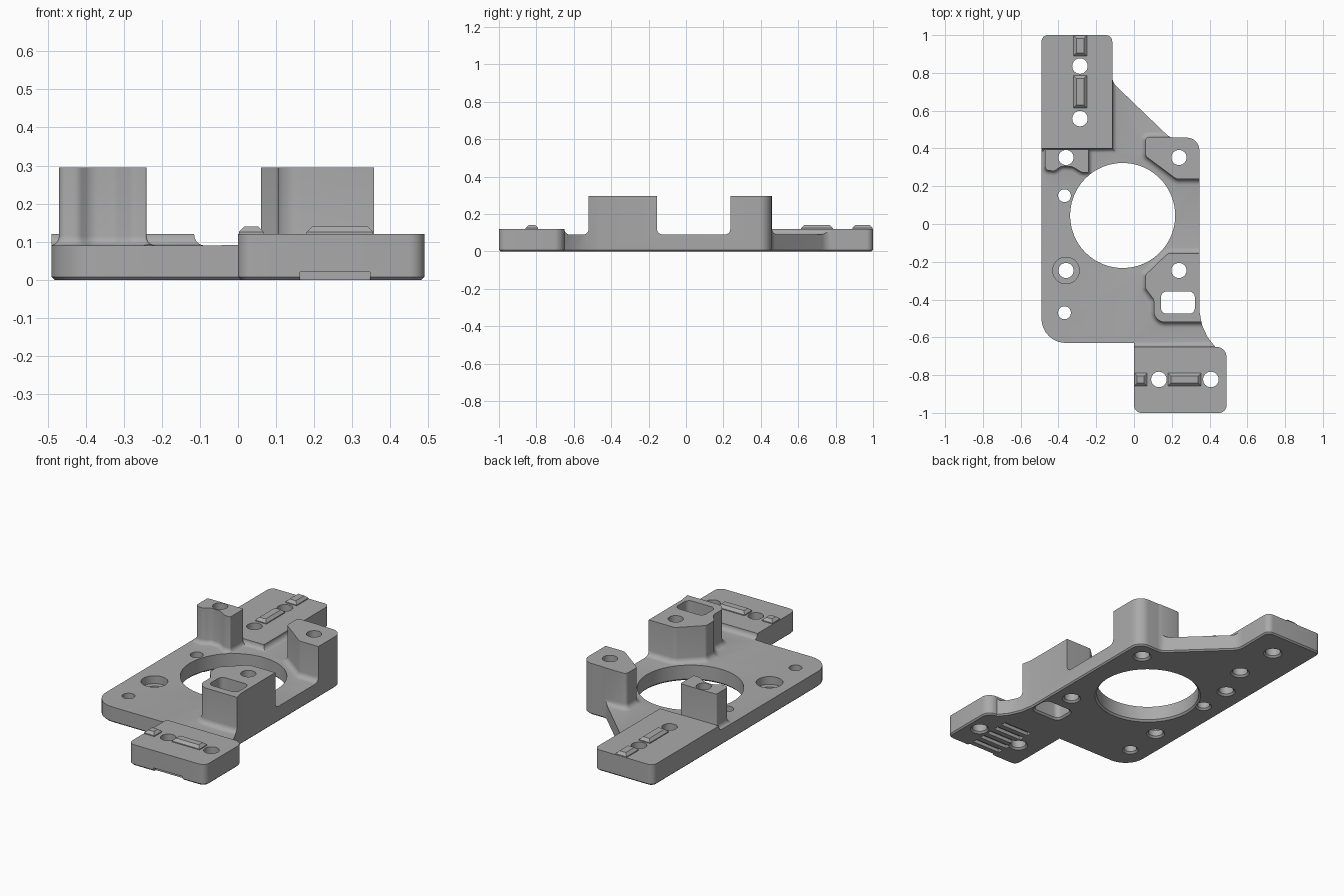
import bpy, bmesh, math
from mathutils import Vector

if "Cube" in bpy.data.objects:
    bpy.data.objects.remove(bpy.data.objects["Cube"])

PLATE, PAD, TOP = 0.09, 0.12, 0.295


def rounded(points, steps=8):
    """Polygon from (x, y[, radius]) corners given anticlockwise."""
    out = []
    for i, p in enumerate(points):
        c, r = Vector(p[:2]), (p[2] if len(p) > 2 else 0)
        if r == 0:
            out.append(c)
            continue
        u = (Vector(points[i - 1][:2]) - c).normalized()
        v = (Vector(points[(i + 1) % len(points)][:2]) - c).normalized()
        half = u.angle(v) / 2
        centre = c + (u + v).normalized() * r / math.sin(half)
        a = c + u * r / math.tan(half) - centre
        b = c + v * r / math.tan(half) - centre
        sweep = a.angle_signed(b)          # clockwise positive
        for k in range(steps + 1):
            t = -sweep * k / steps
            out.append(centre + Vector((a.x * math.cos(t) - a.y * math.sin(t),
                                        a.x * math.sin(t) + a.y * math.cos(t))))
    return out


def offset(poly, d):
    out = []
    for i, p in enumerate(poly):
        e1 = (p - poly[i - 1]).normalized()
        e2 = (poly[(i + 1) % len(poly)] - p).normalized()
        n1, n2 = Vector((e1.y, -e1.x)), Vector((e2.y, -e2.x))
        out.append(p + (n1 + n2) * d / (1 + n1.dot(n2)))
    return out


def loft(name, poly, layers):
    """Stack offset copies of a polygon; layers are (z, offset)."""
    bm = bmesh.new()
    rings = [[bm.verts.new((p.x, p.y, z)) for p in offset(poly, d)] for z, d in layers]
    bm.faces.new(rings[0][::-1])
    bm.faces.new(rings[-1])
    n = len(poly)
    for lo, hi in zip(rings, rings[1:]):
        for i in range(n):
            bm.faces.new((lo[i], lo[(i + 1) % n], hi[(i + 1) % n], hi[i]))
    bmesh.ops.recalc_face_normals(bm, faces=bm.faces)
    mesh = bpy.data.meshes.new(name)
    bm.to_mesh(mesh)
    bm.free()
    ob = bpy.data.objects.new(name, mesh)
    bpy.context.collection.objects.link(ob)
    return ob


def rect(x0, x1, y0, y1, r=0):
    return rounded([(x0, y0, r), (x1, y0, r), (x1, y1, r), (x0, y1, r)])


def circle(x, y, r, n=48):
    return [Vector((x + r * math.cos(math.tau * i / n), y + r * math.sin(math.tau * i / n)))
            for i in range(n)]


def raised(name, poly, top, r):
    """Block with a concave fillet where it meets the plate."""
    arc = [(PLATE + r - r * math.cos(t), r - r * math.sin(t))
           for t in (math.pi / 2 * k / 5 for k in range(6))]
    return loft(name, poly, [(0.03, r)] + arc + [(top, 0)])


def combine(target, tool, operation):
    mod = target.modifiers.new(operation, 'BOOLEAN')
    mod.operation, mod.solver, mod.object = operation, 'EXACT', tool
    bpy.context.view_layer.objects.active = target
    bpy.ops.object.modifier_apply(modifier=mod.name)
    bpy.data.objects.remove(tool, do_unlink=True)


# Upper surface: plate slab, two thick pads and three posts
body = loft("mounting_bracket", rect(-0.8, 0.8, -1.3, 1.3), [(-0.1, 0), (PLATE, 0)])
left_post = rounded([(-0.47, 0.395, 0.01), (-0.47, 0.285, 0.02), (-0.42, 0.28, 0.03),
                     (-0.385, 0.307, 0.05), (-0.325, 0.303, 0.05), (-0.275, 0.272, 0.04),
                     (-0.24, 0.272, 0.005), (-0.24, 0.395, 0.01)])
back_post = rounded([(0.06, 0.46, 0.02), (0.06, 0.36, 0.03), (0.225, 0.237, 0.04),
                     (0.45, 0.237), (0.45, 0.46)])
front_post = rounded([(0.18, -0.155, 0.03), (0.06, -0.27, 0.02), (0.06, -0.34, 0.02),
                      (0.105, -0.40, 0.04), (0.105, -0.52, 0.06), (0.45, -0.52),
                      (0.45, -0.155)])
for part in (raised("arm_pad", rect(-0.6, -0.115, 0.40, 1.1), PAD, 0.028),
             raised("foot_pad", rect(-0.02, 0.6, -1.1, -0.65), PAD, 0.028),
             raised("left_post", left_post, 0.32, 0.025),
             raised("back_post", back_post, 0.32, 0.03),
             raised("front_post", front_post, 0.32, 0.03)):
    combine(body, part, 'UNION')

# Chamfered locating keys on the two pads
for box in ((-0.32, -0.25, 0.89, 0.998), (-0.32, -0.25, 0.615, 0.785),
            (0.002, 0.068, -0.857, -0.79), (0.18, 0.355, -0.857, -0.79)):
    combine(body, loft("key", rect(*box), [(0.1, 0), (0.125, 0), (0.14, -0.015)]), 'UNION')

# Overall outline with a small chamfer along the bottom edge
outline = rounded([(-0.49, 1.0, 0.035), (-0.49, -0.63, 0.13), (0, -0.63), (0, -1, 0.04),
                   (0.49, -1, 0.04), (0.49, -0.65, 0.055), (0.43, -0.65), (0.39, -0.60),
                   (0.36, -0.535), (0.346, -0.46), (0.346, 0.457, 0.065),
                   (0.19, 0.457, 0.06), (-0.115, 0.75, 0.07), (-0.115, 1.0, 0.035)])
combine(body, loft("outline", outline, [(0, -0.008), (0.008, 0), (TOP, 0)]), 'INTERSECT')

# Through holes, countersunk underneath
drill = [(-0.01, 0.02), (0.01, 0), (0.5, 0)]
holes = [(-0.36, 0.352, 0.04), (0.238, 0.352, 0.04), (0.238, -0.246, 0.04),
         (-0.36, -0.246, 0.04), (-0.368, 0.15, 0.034), (-0.368, -0.47, 0.034),
         (-0.286, 0.836, 0.041), (-0.286, 0.558, 0.041),
         (0.132, -0.823, 0.041), (0.407, -0.823, 0.041)]
for x, y, r in holes:
    combine(body, loft("hole", circle(x, y, r), drill), 'DIFFERENCE')
combine(body, loft("large_hole", circle(-0.06, 0.045, 0.278, 96), drill), 'DIFFERENCE')
combine(body, loft("slot", rect(0.143, 0.322, -0.475, -0.357, 0.03), drill), 'DIFFERENCE')
combine(body, loft("counterbore", circle(-0.36, -0.246, 0.07), [(0.045, 0), (0.2, 0)]),
        'DIFFERENCE')

# Grip grooves under the foot pad
for i in range(6):
    y = -1.01 + 0.06 * i
    combine(body, loft("groove", rect(0.163, 0.347, y, y + 0.03), [(-0.05, 0), (0.02, 0)]),
            'DIFFERENCE')

grey = bpy.data.materials.new("plain grey")
grey.diffuse_color = (0.4, 0.4, 0.4, 1)
grey.use_nodes = True
grey.node_tree.nodes["Principled BSDF"].inputs["Base Color"].default_value = grey.diffuse_color
body.data.materials.clear()
body.data.materials.append(grey)
for f in body.data.polygons:
    f.material_index = 0
bpy.ops.object.select_all(action='DESELECT')
body.select_set(True)
bpy.context.view_layer.objects.active = body
bpy.ops.object.shade_smooth_by_angle(angle=math.radians(30))
